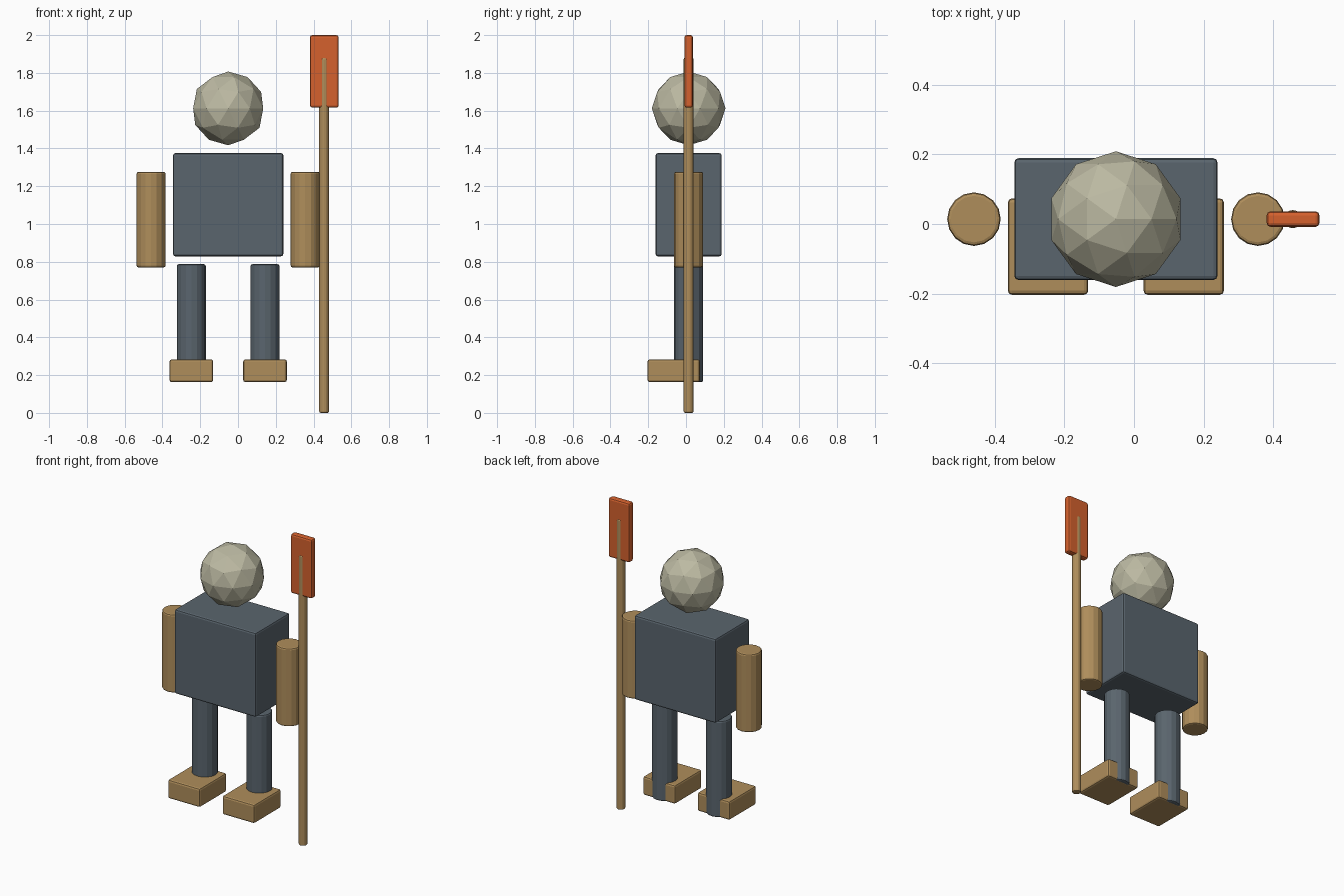
import bpy

if "Cube" in bpy.data.objects:
    bpy.data.objects.remove(bpy.data.objects["Cube"])

CX, CY = -0.052, 0.014   # body axis


def material(name, rgb):
    m = bpy.data.materials.new(name)
    m.diffuse_color = (*rgb, 1)
    m.use_nodes = True
    m.node_tree.nodes["Principled BSDF"].inputs["Base Color"].default_value = m.diffuse_color
    return m


tan = material("tan", (0.43, 0.27, 0.105))
slate = material("slate", (0.102, 0.13, 0.155))
stone = material("pale stone", (0.50, 0.485, 0.36))
orange = material("orange", (0.66, 0.12, 0.027))


def finish(name, mat, bevel):
    ob = bpy.context.object
    ob.name = name
    ob.data.materials.append(mat)
    if bevel:
        mod = ob.modifiers.new("soft_edges", 'BEVEL')
        mod.width = bevel
        mod.segments = 2
        mod.limit_method = 'ANGLE'
        mod.angle_limit = 0.7
    return ob


def box(name, center, size, mat, bevel=0.012):
    bpy.ops.mesh.primitive_cube_add(size=1, location=center)
    bpy.context.object.scale = size
    bpy.ops.object.transform_apply(location=False, rotation=False, scale=True)
    return finish(name, mat, bevel)


def rod(name, x, y, z0, z1, radius, mat, bevel, sides=16):
    bpy.ops.mesh.primitive_cylinder_add(vertices=sides, radius=radius, depth=z1 - z0,
                                        location=(x, y, (z0 + z1) / 2))
    return finish(name, mat, bevel)


# Torso and faceted head
box("torso", (CX, CY, 1.102), (0.584, 0.35, 0.546), slate)
bpy.ops.mesh.primitive_ico_sphere_add(subdivisions=2, radius=0.195, location=(CX, CY, 1.612))
finish("head", stone, 0)

# Paired arms, legs and feet
for side, s in (("left", -1), ("right", 1)):
    rod(side + "_arm", CX + s * 0.408, CY, 0.77, 1.276, 0.077, tan, 0.01)
    rod(side + "_leg", CX + s * 0.195, CY, 0.163, 0.787, 0.077, slate, 0.01)
    box(side + "_foot", (CX + s * 0.195, -0.065, 0.223), (0.231, 0.277, 0.121), tan)

# Paddle: long shaft with a flat blade
rod("paddle_shaft", 0.456, CY, 0, 1.88, 0.026, tan, 0.008)
box("paddle_blade", (0.457, CY, 1.808), (0.152, 0.045, 0.384), orange)
